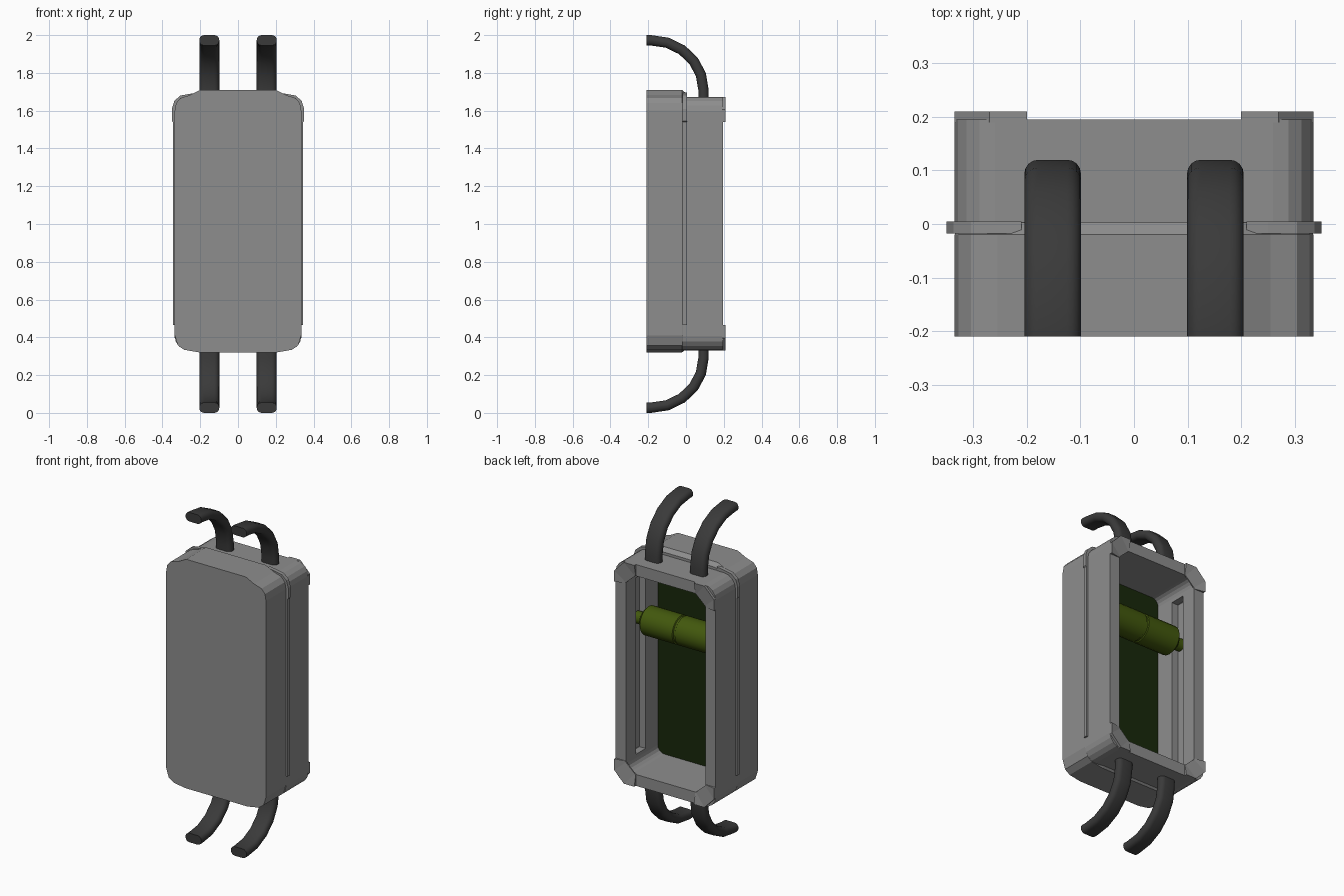
import bpy, bmesh, math

if "Cube" in bpy.data.objects:
    bpy.data.objects.remove(bpy.data.objects["Cube"])


def material(name, rgb):
    m = bpy.data.materials.new(name)
    m.diffuse_color = (*rgb, 1)
    m.use_nodes = True
    m.node_tree.nodes["Principled BSDF"].inputs["Base Color"].default_value = m.diffuse_color
    return m


grey = material("mid_grey", (0.27, 0.27, 0.27))
rubber = material("dark_rubber", (0.042, 0.042, 0.042))
dark_green = material("dark_green", (0.009, 0.021, 0.003))
olive = material("olive", (0.055, 0.098, 0.004))


def loft(name, rings, mat=grey, smooth=True):
    """Closed solid skinned through equal-length rings of 3D points."""
    bm = bmesh.new()
    vs = [[bm.verts.new(p) for p in r] for r in rings]
    n = len(vs[0])
    for a, b in zip(vs, vs[1:]):
        for i in range(n):
            bm.faces.new((a[i], a[(i + 1) % n], b[(i + 1) % n], b[i]))
    bm.faces.new(vs[0])
    bm.faces.new(vs[-1])
    bmesh.ops.recalc_face_normals(bm, faces=bm.faces)
    me = bpy.data.meshes.new(name)
    bm.to_mesh(me)
    bm.free()
    ob = bpy.data.objects.new(name, me)
    bpy.context.collection.objects.link(ob)
    me.materials.append(mat)
    bpy.context.view_layer.objects.active = ob
    ob.select_set(True)
    if smooth:
        bpy.ops.object.shade_smooth_by_angle(angle=math.radians(25))
    ob.select_set(False)
    return ob


def extrude(name, outline, y0, y1, mat=grey):
    return loft(name, [[(x, y, z) for x, z in outline] for y in (y0, y1)], mat, False)


def rounded_rect(w, h, r, cx=0, cz=0, seg=4):
    pts = []
    for k, (sx, sz) in enumerate(((1, 1), (-1, 1), (-1, -1), (1, -1))):
        for i in range(seg + 1):
            a = math.pi / 2 * (k + i / seg)
            pts.append((cx + sx * (w - r) + r * math.cos(a),
                        cz + sz * (h - r) + r * math.sin(a)))
    return pts


def cut(ob, cutter):
    mod = ob.modifiers.new("cut", 'BOOLEAN')
    mod.operation = 'DIFFERENCE'
    mod.object = cutter
    mod.solver = 'EXACT'
    bpy.context.view_layer.objects.active = ob
    bpy.ops.object.modifier_apply(modifier=mod.name)


CZ = 1.002

# Front shell: outline with raised top and bottom centre
right = [(.21, .321), (.285, .334), (.318, .357), (.335, .41), (.335, 1.6),
         (.328, 1.64), (.305, 1.667), (.255, 1.682), (.2, 1.71)]
outline = right + [(-x, z) for x, z in reversed(right)]
rings = [[(x * s, y, CZ + (z - CZ) * s) for x, z in outline]
         for y, s in ((-.21, 1), (-.02, 1), (.003, .97))]
front_shell = loft("front_shell", rings, smooth=False)

# Rear shell with rounded corners
rear_shell = extrude("rear_shell", rounded_rect(.335, .671, .075, 0, CZ), -.018, .195)

# Open cavity and side slots
cavity = extrude("cavity_cutter", rounded_rect(.267, .602, .045, 0, CZ), -.115, .3)
cut(front_shell, cavity)
cut(rear_shell, cavity)
slot = extrude("slot_cutter", rounded_rect(.31, .535, .002, 0, CZ, 1), .005, .1)
cut(rear_shell, slot)
for c in (cavity, slot):
    bpy.data.objects.remove(c)

# Green panel lining the bottom of the cavity
extrude("inner_panel", rounded_rect(.267, .602, .045, 0, CZ), -.12, -.111, dark_green)

# Roller with narrow ends running in the slots
half = [(.305, .036), (.25, .036), (.248, .06), (.225, .086), (.009, .086), (.005, .08)]
prof = [(-x, r) for x, r in half] + half[::-1]
loft("roller", [[(x, .035 + r * math.cos(math.tau * i / 20), 1.267 + r * math.sin(math.tau * i / 20))
                 for i in range(20)] for x, r in prof], olive)

# Side seam strips, rear corner guards, and hoses
strip = [(.345, .465), (.345, 1.54), (.35, 1.545), (.35, 1.61), (.337, 1.652), (.305, 1.68),
         (.25, 1.69), (.21, 1.695), (.21, 1.66), (.25, 1.66), (.3, 1.64), (.325, 1.6), (.325, .465)]
# guard stations: outer point, inner point
guard = [((.335, .538), (.27, .538)), ((.335, .605), (.265, .545)),
         ((.27, .671), (.205, .6)), ((.2, .671), (.2, .605))]
section = rounded_rect(.053, .0275, .026, seg=4)
path = [((.0925, .64), 0), ((.0925, .71), 0)]
for i in range(1, 6):
    a = math.pi / 2 * i / 5
    path.append(((-.185 + .2775 * math.cos(a), .71 + .2625 * math.sin(a)), a))
path.append(((-.21, .9725), math.pi / 2))

for sx, side in ((1, "right"), (-1, "left")):
    extrude("seam_strip_" + side, [(sx * x, z) for x, z in strip], -.018, .005)
    for sz, end in ((1, "top"), (-1, "bottom")):
        loft(f"corner_guard_{end}_{side}",
             [[(sx * p[0], y, CZ + sz * p[1])
               for p, y in ((o, .19), (o, .21), (n, .197), (n, .19))] for o, n in guard],
             smooth=False)
        loft(f"hose_{end}_{side}",
             [[(sx * .152 + u, y + v * math.cos(a), 1 + sz * (z + v * math.sin(a)))
               for u, v in section] for (y, z), a in path], rubber)
